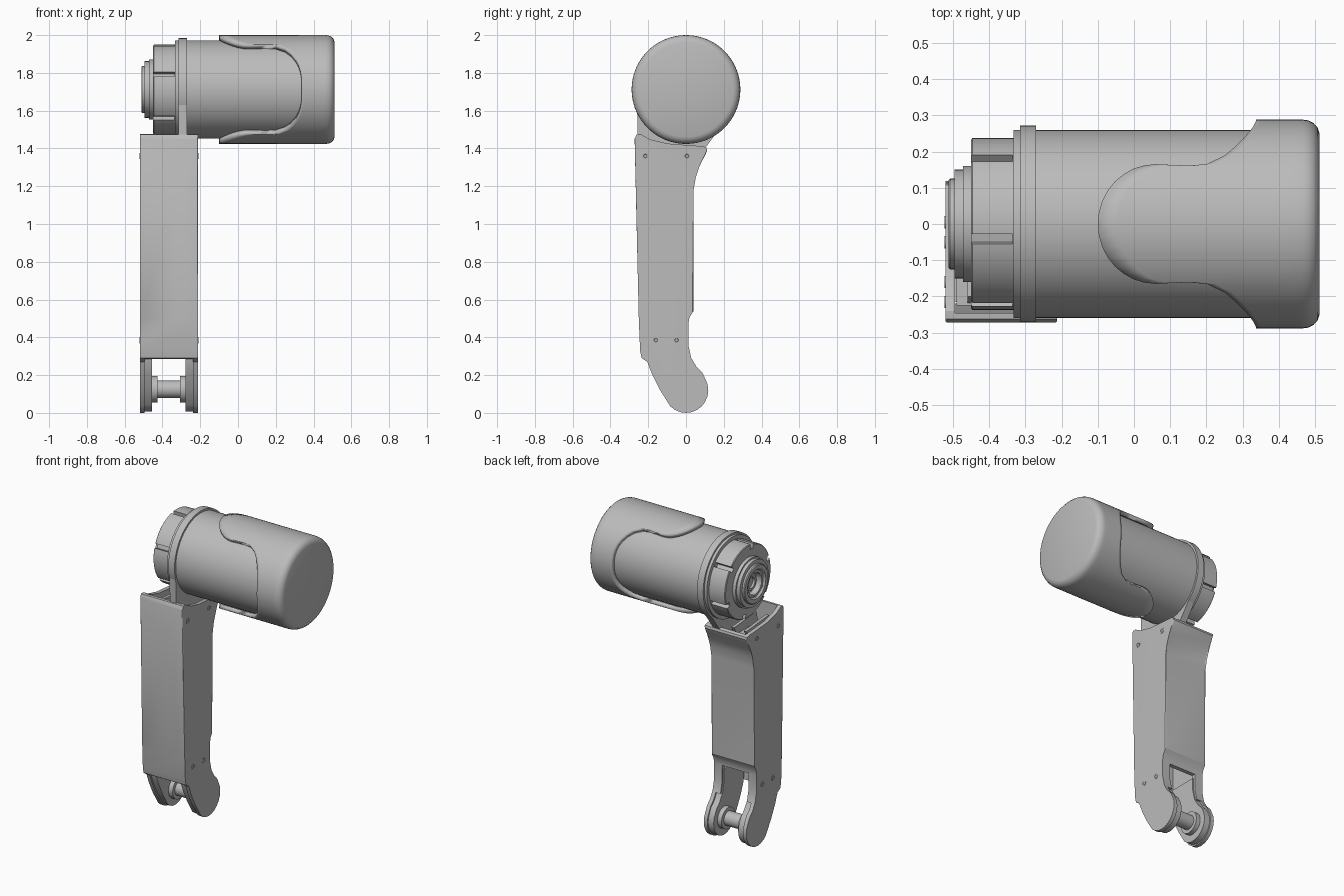
import bpy, bmesh, math
from math import sin, cos, radians, degrees, asin

cube = bpy.data.objects.get("Cube")
if cube:
    bpy.data.objects.remove(cube, do_unlink=True)

grey = bpy.data.materials.new("plain_grey")
grey.use_nodes = True
grey.diffuse_color = (0.5, 0.5, 0.5, 1)
grey.node_tree.nodes["Principled BSDF"].inputs["Base Color"].default_value = (0.5, 0.5, 0.5, 1)

AXIS_Z = 1.712   # height of the motor axis
CAP_R = 0.288


def make(name, bm):
    bmesh.ops.recalc_face_normals(bm, faces=bm.faces)
    mesh = bpy.data.meshes.new(name)
    bm.to_mesh(mesh)
    bm.free()
    mesh.materials.append(grey)
    ob = bpy.data.objects.new(name, mesh)
    bpy.context.collection.objects.link(ob)
    return ob


def smooth(ob):
    bpy.ops.object.select_all(action='DESELECT')
    ob.select_set(True)
    bpy.context.view_layer.objects.active = ob
    bpy.ops.object.shade_smooth_by_angle(angle=radians(30))


def bridge(bm, a, b):
    n = len(a)
    for i in range(n):
        bm.faces.new((a[i], a[(i + 1) % n], b[(i + 1) % n], b[i]))


def lathe(name, profile, y=0, z=AXIS_Z, sides=64):
    """Closed solid turned about an x axis from (x, radius) points."""
    bm = bmesh.new()
    rings = []
    for x, r in profile:
        rings.append([bm.verts.new((x, y + r * sin(math.tau * i / sides), z + r * cos(math.tau * i / sides)))
                      for i in range(sides)])
    for a, b in zip(rings, rings[1:]):
        bridge(bm, a, b)
    bm.faces.new(rings[0])
    bm.faces.new(rings[-1])
    ob = make(name, bm)
    smooth(ob)
    return ob


def plate(name, outline, x0, x1, round_edge=None, width=0.04):
    """Extrude a (y, z) outline along x; round the rim edges chosen by a rule."""
    bm = bmesh.new()
    a = [bm.verts.new((x0, y, z)) for y, z in outline]
    b = [bm.verts.new((x1, y, z)) for y, z in outline]
    bridge(bm, a, b)
    bm.faces.new(a)
    bm.faces.new(b)
    if round_edge:
        rim = [e for e in bm.edges if e.verts[0].co.x == e.verts[1].co.x
               and all(round_edge(v.co) for v in e.verts)]
        bmesh.ops.bevel(bm, geom=rim, offset=width, segments=5, profile=0.5, affect='EDGES', clamp_overlap=True)
    return make(name, bm)


def box(name, x, y, z):
    return plate(name, [(y[0], z[0]), (y[1], z[0]), (y[1], z[1]), (y[0], z[1])], *x)


def cut(ob, cutter):
    mod = ob.modifiers.new("cut", 'BOOLEAN')
    mod.operation, mod.solver, mod.object = 'DIFFERENCE', 'EXACT', cutter
    bpy.ops.object.select_all(action='DESELECT')
    bpy.context.view_layer.objects.active = ob
    ob.select_set(True)
    bpy.ops.object.modifier_apply(modifier=mod.name)
    bpy.data.objects.remove(cutter, do_unlink=True)


# Motor: body and mounting flange
lathe("motor_body", [(-0.28, 0.259), (0.47, 0.259)])
lathe("mounting_flange", [(-0.333, 0.26), (-0.315, 0.26), (-0.315, 0.272), (-0.27, 0.272)])

# Motor hub with six grooves around its rim
hub = lathe("motor_hub", [(-0.45, 0.232), (-0.446, 0.237), (-0.32, 0.237)])
for k in range(6):
    a = radians(-10 + 60 * k)
    corners = [(-0.014, 0.205), (0.014, 0.205), (0.014, 0.3), (-0.014, 0.3)]
    outline = [(t * cos(a) + r * sin(a), AXIS_Z - t * sin(a) + r * cos(a)) for t, r in corners]
    cut(hub, plate("groove_cutter", outline, -0.5, -0.335))
smooth(hub)

# Stepped bearing with a recessed bore
lathe("bearing_boss", [(-0.44, 0.16), (-0.472, 0.16), (-0.472, 0.15), (-0.495, 0.15), (-0.495, 0.125),
                       (-0.507, 0.125), (-0.512, 0.12), (-0.512, 0.095), (-0.5, 0.085), (-0.5, 0.07), (-0.46, 0.07)])
lathe("bore_ring", [(-0.46, 0.05), (-0.475, 0.05), (-0.475, 0.035), (-0.458, 0.035)])
for k in range(6):
    a = math.tau * k / 6
    lathe("bearing_bolt", [(-0.49, 0.009), (-0.504, 0.009)], 0.078 * sin(a), AXIS_Z + 0.078 * cos(a), 12)

# Motor cap: one quarter of its wavy edge as (x, angle, angle at the closed end)
quarter = []
for k in range(9):
    a = radians(90 * k / 8)
    t = degrees(asin(0.165 * sin(a) / CAP_R))
    quarter.append((0.06 - 0.16 * cos(a), t, 0.8 * t))
quarter += [(0.11, 34.4, 30.5), (0.15, 34, 34), (0.2, 35, 38), (0.25, 41, 44), (0.28, 48, 50), (0.305, 56, 58),
            (0.32, 63, 65), (0.33, 70, 71), (0.335, 77, 77), (0.337, 84, 84), (0.337, 90, 90)]
half = quarter + [(x, 180 - t, 180 - e) for x, t, e in reversed(quarter[1:-1])]
half.append((quarter[0][0], 180, 180))
edge = half[:-1] + [(x, t + 180, e + 180) for x, t, e in half[:-1]]
bm = bmesh.new()


def cap_point(x, r, deg):
    return bm.verts.new((x, r * sin(radians(deg)), AXIS_Z + r * cos(radians(deg))))


rows = []
STEPS = 10
for k in range(STEPS + 1):
    f = k / STEPS
    rows.append([cap_point(x + (0.465 - x) * f, CAP_R, t + (e - t) * f) for x, t, e in edge])
for x, r in [(0.48, 0.286), (0.495, 0.279), (0.506, 0.267), (0.512, 0.25)]:
    rows.append([cap_point(x, r, e) for _, _, e in edge])
for a, b in zip(rows, rows[1:]):
    bridge(bm, a, b)
bm.faces.new(rows[-1])
cap = make("motor_cap", bm)
shell = cap.modifiers.new("thickness", 'SOLIDIFY')
shell.thickness, shell.offset = 0.027, -1
smooth(cap)

# Arm shell: side outline with a round foot
foot = [(0.118 * cos(radians(a)), 0.12 + 0.12 * sin(radians(a))) for a in range(30, -136, -15)]
outline = [(-0.272, 1.45), (-0.262, 1.474), (-0.24, 1.476), (-0.19, 1.448), (-0.1, 1.426), (0, 1.418),
           (0.09, 1.412), (0.108, 1.405), (0.112, 1.39), (0.1, 1.36), (0.065, 1.305), (0.046, 1.25),
           (0.04, 1.18), (0.04, 0.54), (0.018, 0.505), (0.012, 0.47), (0.012, 0.36), (0.028, 0.29),
           (0.055, 0.245), (0.085, 0.215)] + foot + [(-0.14, 0.125), (-0.18, 0.205), (-0.205, 0.27),
           (-0.235, 0.29), (-0.243, 0.33), (-0.25, 0.5)]


def long_edges(co):
    front = co.y < -0.24 and 0.32 < co.z < 1.46
    back = co.y > 0 and 0.53 < co.z < 1.395
    return front or back


arm = plate("arm_shell", outline, -0.52, -0.212, long_edges)
cavity = [(-0.215, 0.2), (-0.225, 0.4), (-0.245, 1.4), (-0.245, 1.6), (0.088, 1.6), (0.088, 1.39),
          (0.02, 1.25), (0.015, 0.55), (-0.015, 0.48), (-0.015, 0.2)]
cut(arm, plate("cavity_cutter", cavity, -0.494, -0.238))
cut(arm, box("fork_cutter", (-0.4945, -0.2375), (-0.4, 0.3), (-0.1, 0.285)))
cut(arm, box("back_window_cutter", (-0.462, -0.27), (-0.1, 0.2), (0.2, 0.465)))
smooth(arm)

# Fork linings, set in slightly from the outer plates
lining = [(y * 0.93, 0.12 + (z - 0.12) * 0.93) for y, z in foot]
lining = [(0.0, 0.44), (0.0, 0.36), (0.018, 0.285), (0.05, 0.235), (0.08, 0.205)] + lining
lining += [(-0.132, 0.13), (-0.17, 0.205), (-0.2, 0.28), (-0.215, 0.44)]
for name, x0, x1 in [("right_fork_lining", -0.496, -0.455), ("left_fork_lining", -0.277, -0.236)]:
    smooth(plate(name, lining, x0, x1))

# Cross pin with end collars
lathe("cross_pin", [(-0.46, 0.07), (-0.425, 0.07), (-0.425, 0.046), (-0.307, 0.046), (-0.307, 0.07), (-0.27, 0.07)],
      0, 0.125, 40)

# Bracket joining the motor flange to the arm
bracket = [(-0.262, 1.73), (-0.255, 1.46), (-0.24, 1.44), (-0.235, 1.2), (0, 1.2), (0.07, 1.385),
           (0.1, 1.4), (0.222, 1.565), (0.2, 1.73)]
plate("motor_bracket", bracket, -0.315, -0.27)
box("bracket_block", (-0.49, -0.31), (-0.225, 0), (1.24, 1.35))
for x in (-0.46, -0.37):
    plate("bracket_rib", [(-0.22, 1.34), (0.0, 1.34), (0.03, 1.4), (-0.2, 1.42)], x, x + 0.02)

# Screws on both sides of the arm
for x0, x1 in [(-0.51, -0.5225), (-0.222, -0.2095)]:
    for y, z in [(-0.215, 1.36), (0.005, 1.36), (-0.16, 0.385), (-0.05, 0.385)]:
        inner = x0 + (x1 - x0) * 0.85
        lathe("arm_screw", [(x0, 0.017), (x1, 0.017), (x1, 0.01), (inner, 0.008)], y, z, 16)
